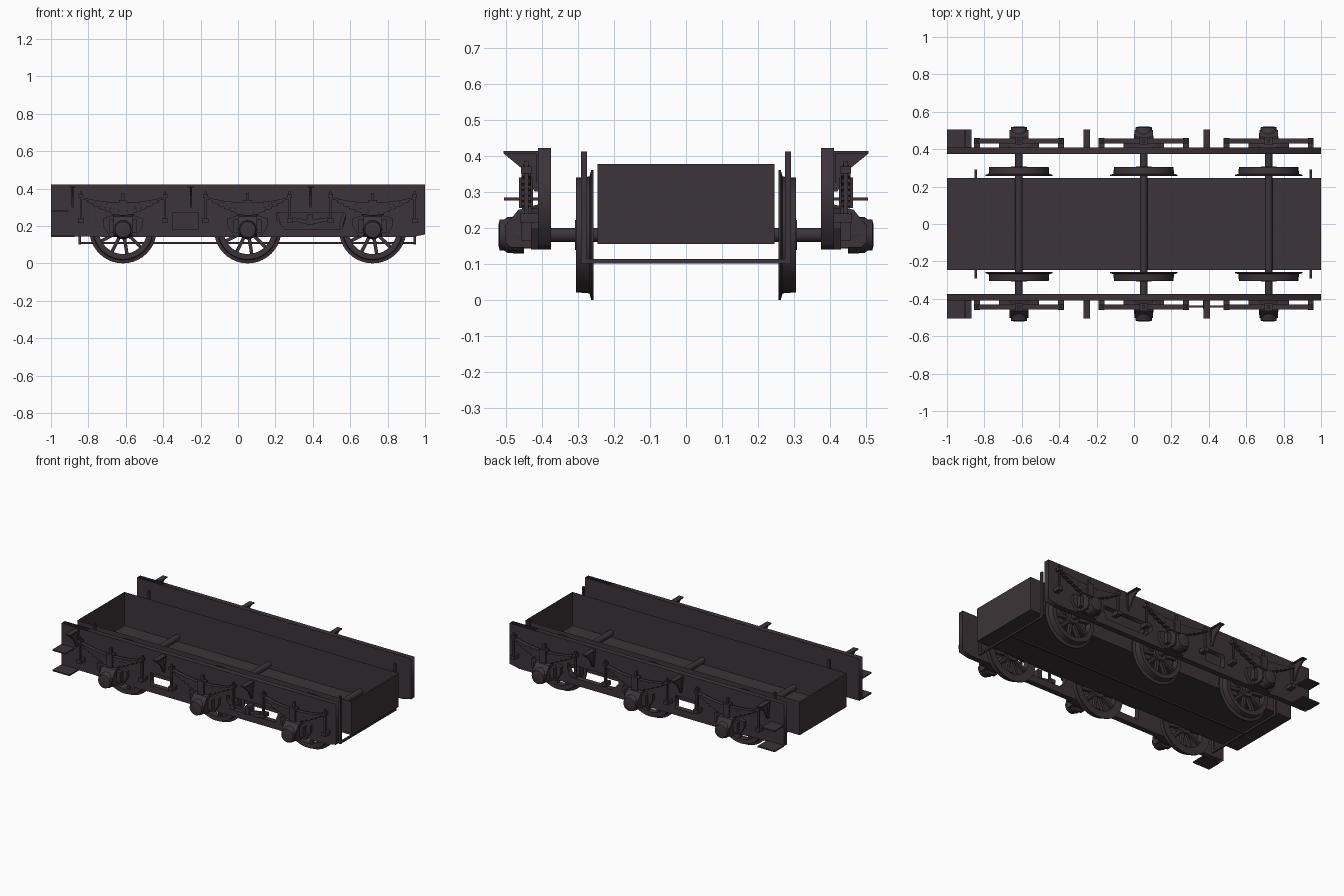
import bpy, bmesh, math
from mathutils import Matrix, Vector

if "Cube" in bpy.data.objects:
    bpy.data.objects.remove(bpy.data.objects["Cube"])

paint = bpy.data.materials.new("dark brown black")
paint.diffuse_color = (0.045, 0.034, 0.040, 1)
paint.use_nodes = True
paint.node_tree.nodes["Principled BSDF"].inputs["Base Color"].default_value = paint.diffuse_color
AXLES = (-0.615, 0.052, 0.72)
AZ = 0.18


def finish(name, bm, mirror=True, smooth=False):
    bmesh.ops.recalc_face_normals(bm, faces=bm.faces[:])
    me = bpy.data.meshes.new(name)
    bm.to_mesh(me)
    bm.free()
    me.materials.append(paint)
    ob = bpy.data.objects.new(name, me)
    bpy.context.collection.objects.link(ob)
    if mirror:
        mod = ob.modifiers.new("Mirror", 'MIRROR')
        mod.use_axis = (False, True, False)
        mod.use_mirror_merge = False
    if smooth:
        bpy.ops.object.select_all(action='DESELECT')
        bpy.context.view_layer.objects.active = ob
        ob.select_set(True)
        bpy.ops.object.shade_smooth_by_angle(angle=math.radians(35))
    return ob


def add_box(bm, x0, x1, y0, y1, z0, z1):
    m = Matrix.Translation(((x0 + x1) / 2, (y0 + y1) / 2, (z0 + z1) / 2)) @ \
        Matrix.Diagonal((x1 - x0, y1 - y0, z1 - z0, 1))
    bmesh.ops.create_cube(bm, size=1, matrix=m)


def add_prism(bm, pts, a, b, axis='y'):
    """Extrude an (x,z) profile along y, or a (y,z) profile along x."""
    co = (lambda p, t: (p[0], t, p[1])) if axis == 'y' else (lambda p, t: (t, p[0], p[1]))
    r0 = [bm.verts.new(co(p, a)) for p in pts]
    r1 = [bm.verts.new(co(p, b)) for p in pts]
    bm.faces.new(r0)
    bm.faces.new(r1[::-1])
    for i in range(len(pts)):
        j = (i + 1) % len(pts)
        bm.faces.new((r0[i], r0[j], r1[j], r1[i]))


def add_lathe(bm, prof, x, z, n=32, closed=False):
    """Spin an (r,y) profile around a y-directed axle."""
    rings = []
    for r, y in prof:
        rings.append([bm.verts.new((x + r * math.cos(2 * math.pi * k / n), y,
                                    z + r * math.sin(2 * math.pi * k / n))) for k in range(n)])
    pairs = list(zip(rings, rings[1:]))
    if closed:
        pairs.append((rings[-1], rings[0]))
    else:
        bm.faces.new(rings[0])
        bm.faces.new(rings[-1])
    for a, b in pairs:
        for k in range(n):
            m = (k + 1) % n
            bm.faces.new((a[k], a[m], b[m], b[k]))


# Outer side frames with lightening holes
cu = bpy.data.curves.new("frame_outline", 'CURVE')
cu.dimensions = '2D'
cu.fill_mode = 'BOTH'
cu.extrude = 0.0175
outline = [(-1, .145), (-.75, .145), (-.72, .14), (.93, .14), (1, .155), (1, .422), (-1, .422)]
hole_a = [(-.35, .185), (-.21, .185), (-.21, .27), (-.35, .27)]
hole_b = [(.25, .185), (.555, .185), (.575, .235), (.575, .27), (.205, .27), (.205, .235)]
for loop in (outline, hole_a, hole_b):
    sp = cu.splines.new('POLY')
    sp.points.add(len(loop) - 1)
    for p, q in zip(sp.points, loop):
        p.co = (q[0], q[1], 0, 1)
    sp.use_cyclic_u = True
tmp = bpy.data.objects.new("frame_helper", cu)
bpy.context.collection.objects.link(tmp)
me = bpy.data.meshes.new_from_object(tmp.evaluated_get(bpy.context.evaluated_depsgraph_get()))
bm = bmesh.new()
bm.from_mesh(me)
bmesh.ops.remove_doubles(bm, verts=bm.verts[:], dist=1e-5)
for v in bm.verts:
    v.co = Vector((v.co.x, 0.3925 + v.co.z, v.co.y))
bpy.data.objects.remove(tmp)
finish("side_frame", bm)

# Open-topped inner well
bm = bmesh.new()
add_box(bm, -1, 1, -.245, .245, .155, .377)
bm.faces.ensure_lookup_table()
bmesh.ops.delete(bm, geom=[max(bm.faces, key=lambda f: f.calc_center_median().z)], context='FACES_ONLY')
finish("inner_well", bm, mirror=False)

for ax in AXLES:
    # Axle
    bm = bmesh.new()
    add_lathe(bm, [(.02, -.46), (.02, .46)], ax, AZ, 16)
    finish("axle", bm, mirror=False, smooth=True)

    # Spoked wheel with flange
    bm = bmesh.new()
    add_lathe(bm, [(.13, .26), (.18, .256), (.18, .263), (.162, .268), (.159, .305), (.13, .305)],
              ax, AZ, 40, closed=True)
    add_lathe(bm, [(.042, .258), (.042, .308)], ax, AZ, 20)
    for k in range(10):
        s = bmesh.new()
        add_box(s, .03, .138, .272, .294, -.009, .009)
        s.transform(Matrix.Translation((ax, 0, AZ)) @ Matrix.Rotation(math.pi * k / 5 + .15, 4, 'Y'))
        t = bpy.data.meshes.new("spoke")
        s.to_mesh(t)
        s.free()
        bm.from_mesh(t)
        bpy.data.meshes.remove(t)
    finish("wheel", bm, smooth=True)

    # Horn guides and axle box
    bm = bmesh.new()
    add_prism(bm, [(ax - .07, .14), (ax + .07, .14), (ax + .108, .2), (ax + .108, .24),
                   (ax + .06, .255), (ax - .06, .255), (ax - .108, .24), (ax - .108, .2)], .405, .43)
    finish("horn_guide", bm)
    bm = bmesh.new()
    add_prism(bm, [(.41, .145), (.485, .145), (.502, .16), (.502, .205), (.465, .25), (.41, .265)],
              ax - .05, ax + .05, 'x')
    add_lathe(bm, [(.052, .45), (.05, .495), (.043, .505), (.043, .517), (.03, .52)], ax, AZ, 20)
    for s in (-1, 1):
        add_box(bm, ax + s * .062 - .014, ax + s * .062 + .014, .42, .458, .165, .235)
    finish("axle_box", bm, smooth=True)

    # Leaf spring, stacked and bowed downwards
    bm = bmesh.new()
    for i in range(6):
        h = .225 - .033 * i
        n = 8
        xs = [-h + 2 * h * k / n for k in range(n + 1)]
        top = [(ax + x, .325 - .011 * i + .03 * (x / .225) ** 2) for x in xs]
        low = [(x, z - .011) for x, z in reversed(top)]
        add_prism(bm, top + low, .43 + .001 * (i % 2), .456)
    finish("leaf_spring", bm)

    # Spring buckle
    bm = bmesh.new()
    add_box(bm, ax - .022, ax + .022, .424, .464, .255, .34)
    add_box(bm, ax - .008, ax + .008, .436, .452, .34, .375)
    finish("spring_buckle", bm)

    # Spring hangers with feet and frame brackets
    bm = bmesh.new()
    for s in (-1, 1):
        hx = ax + s * .225
        add_box(bm, hx - .006, hx + .006, .437, .449, .22, .385)
        add_box(bm, hx - .012, hx + .012, .428, .458, .35, .37)
        add_box(bm, hx - .016, hx + .016, .408, .46, .215, .24)
    finish("spring_hanger", bm)

# Footplate brackets: gusset web plus top flange
for bx in (-.885, -.252, .388):
    bm = bmesh.new()
    add_prism(bm, [(.408, .30), (.42, .30), (.45, .36), (.505, .405), (.505, .412), (.408, .412)],
              bx - .005, bx + .005, 'x')
    add_box(bm, bx - .017, bx + .017, .408, .506, .406, .413)
    add_prism(bm, [(bx - .007, .30), (bx + .007, .30), (bx + .017, .41), (bx - .017, .41)], .408, .416)
    finish("footplate_bracket", bm)

# End steps
bm = bmesh.new()
for x1, z in ((-.905, .28), (-.875, .146)):
    add_box(bm, -1, x1, .408, .505, z - .004, z + .004)
finish("end_step", bm)

# Compensating lever, front side only
bm = bmesh.new()
add_prism(bm, [(.277, .23), (.385, .205), (.495, .23), (.495, .248), (.405, .235), (.385, .25),
               (.365, .235), (.277, .248)], -.447, -.435)
add_box(bm, .37, .40, -.455, -.40, .205, .26)
finish("compensating_lever", bm, mirror=False)

# Brake rigging: end hangers, cross bars, pull rod
bm = bmesh.new()
for x in (-.846, .945):
    for y in (-.283, .283):
        add_box(bm, x - .006, x + .006, y - .008, y + .008, .1, .412)
    add_box(bm, x - .006, x + .006, -.28, .28, .101, .113)
add_box(bm, -.846, .945, -.006, .006, .103, .113)
finish("brake_rigging", bm, mirror=False)
